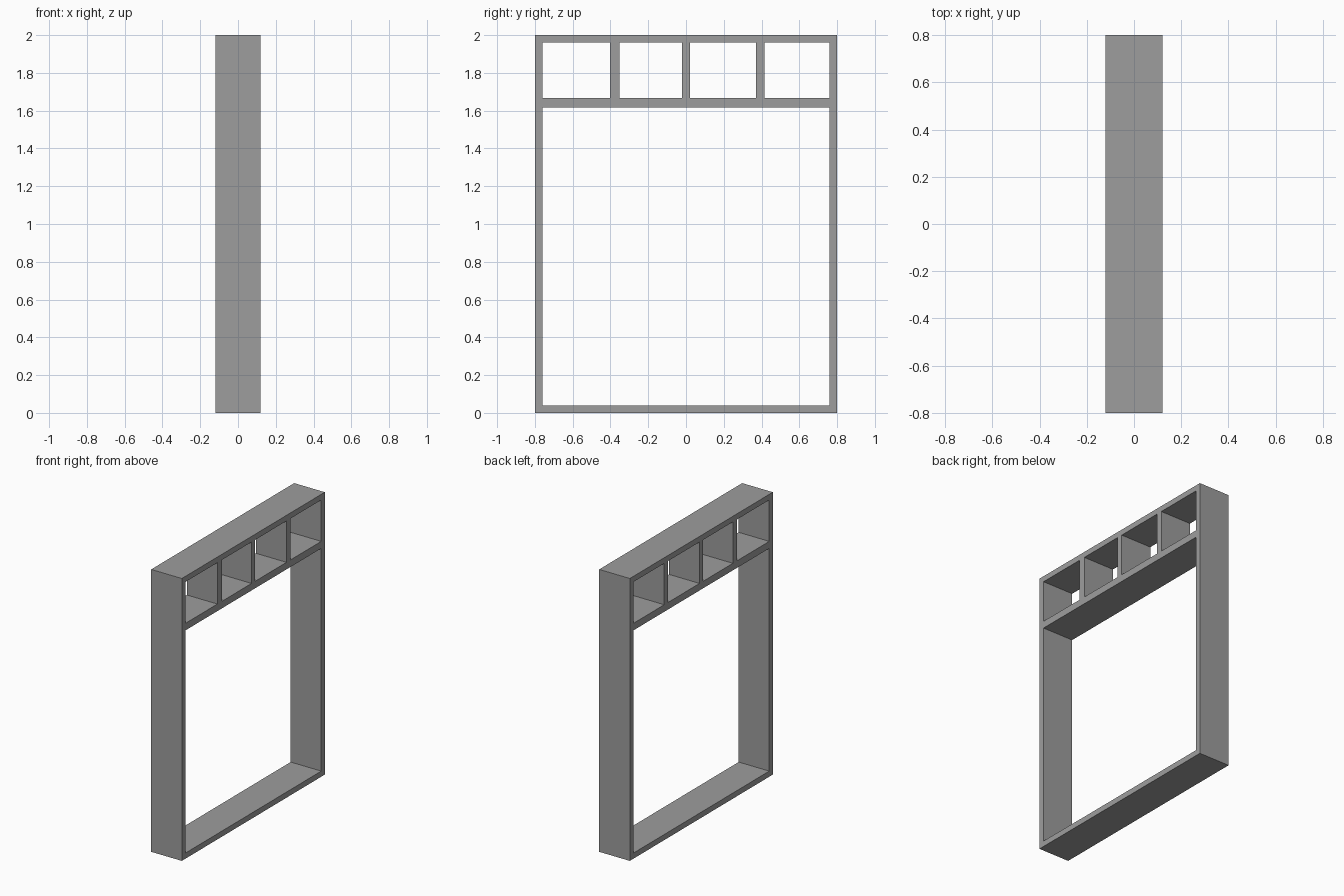
import bpy
from math import pi

if "Cube" in bpy.data.objects:
    bpy.data.objects.remove(bpy.data.objects["Cube"])

DEPTH = 0.24
grey = bpy.data.materials.new("dark_grey")
grey.diffuse_color = (0.337, 0.337, 0.337, 1)
grey.use_nodes = True
grey.node_tree.nodes["Principled BSDF"].inputs["Base Color"].default_value = grey.diffuse_color


def rect_panel(name, rects):
    """Extrude a filled (y0, y1, z0, z1) outline along x; further rects are openings."""
    curve = bpy.data.curves.new(name, 'CURVE')
    curve.dimensions = '2D'
    curve.fill_mode = 'BOTH'
    curve.extrude = DEPTH / 2
    for y0, y1, z0, z1 in rects:
        s = curve.splines.new('POLY')
        s.points.add(3)
        for p, (y, z) in zip(s.points, [(y0, z0), (y1, z0), (y1, z1), (y0, z1)]):
            p.co = (y, z, 0, 1)
        s.use_cyclic_u = True
    ob = bpy.data.objects.new(name, curve)
    ob.rotation_euler = (pi / 2, 0, pi / 2)
    bpy.context.collection.objects.link(ob)
    bpy.ops.object.select_all(action='DESELECT')
    ob.select_set(True)
    bpy.context.view_layer.objects.active = ob
    bpy.ops.object.convert(target='MESH')
    mesh = bpy.context.object.data
    mesh.materials.clear()
    mesh.materials.append(grey)
    for poly in mesh.polygons:
        poly.use_smooth = False
        poly.material_index = 0


# Outer surround with one large opening
rect_panel("outer_frame", [(-0.8, 0.8, 0, 2), (-0.76, 0.76, 0.04, 1.96)])

# Shelf below the row of cubbies
rect_panel("shelf", [(-0.76, 0.76, 1.617, 1.667)])

# Upright dividers between shelf and top
for i, (y0, y1) in enumerate([(-0.402, -0.353), (-0.02, 0.02), (0.371, 0.415)]):
    rect_panel(f"divider_{i + 1}", [(y0, y1, 1.667, 1.96)])
